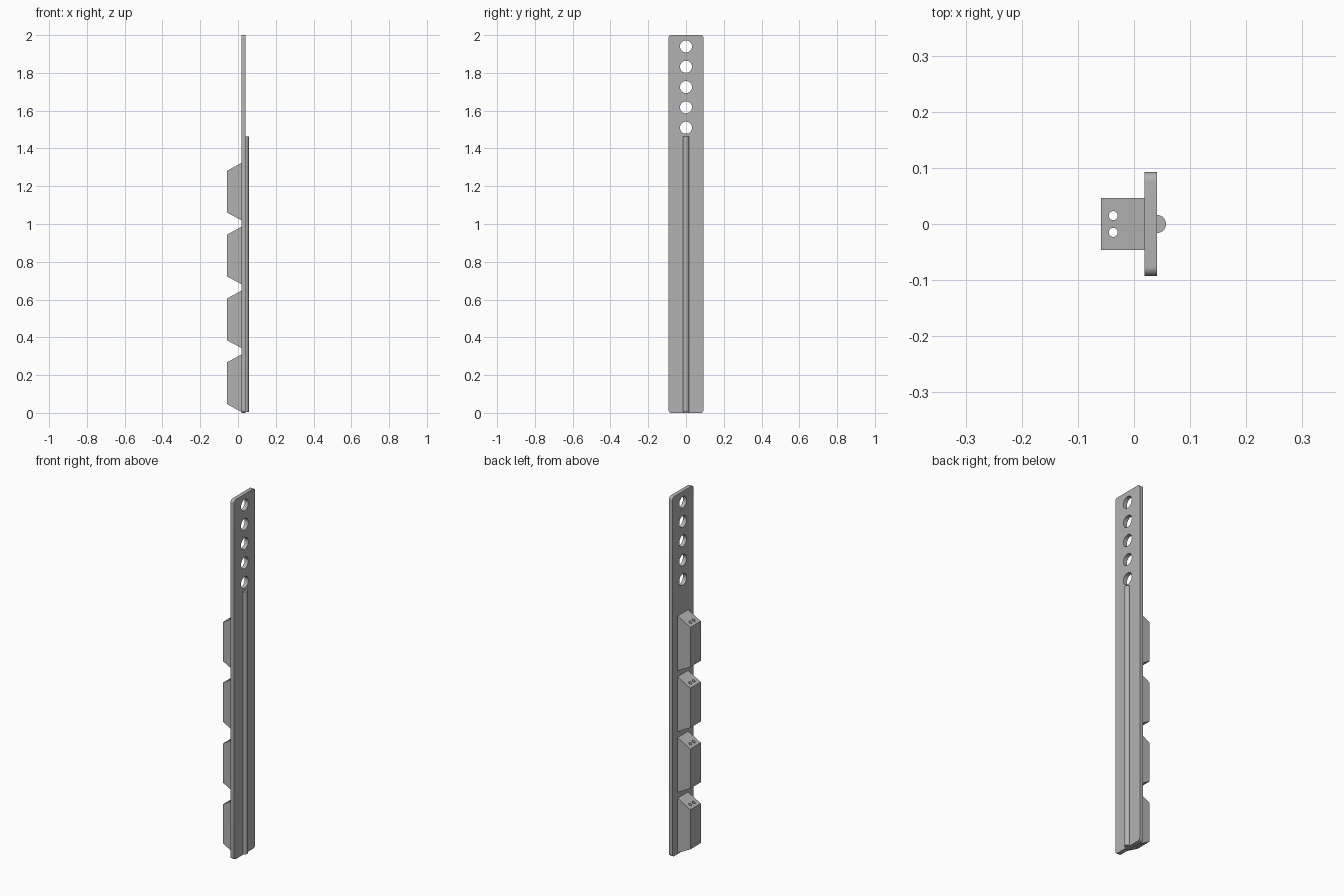
import bpy, bmesh, math
from mathutils import Matrix, Vector

old = bpy.data.objects.get("Cube")
if old:
    bpy.data.objects.remove(old, do_unlink=True)

grey = bpy.data.materials.new("plain grey")
grey.use_nodes = True
colour = (0.45, 0.45, 0.45, 1)
grey.diffuse_color = colour
grey.node_tree.nodes["Principled BSDF"].inputs["Base Color"].default_value = colour


def make_object(name, bm):
    bmesh.ops.recalc_face_normals(bm, faces=bm.faces)
    mesh = bpy.data.meshes.new(name)
    bm.to_mesh(mesh)
    bm.free()
    mesh.materials.append(grey)
    obj = bpy.data.objects.new(name, mesh)
    bpy.context.collection.objects.link(obj)
    return obj


def prism(name, outline, direction):
    """Extrude a closed outline of 3D points along a direction."""
    bm = bmesh.new()
    face = bm.faces.new([bm.verts.new(p) for p in outline])
    ext = bmesh.ops.extrude_face_region(bm, geom=[face])
    moved = [v for v in ext["geom"] if isinstance(v, bmesh.types.BMVert)]
    bmesh.ops.translate(bm, verts=moved, vec=Vector(direction))
    return make_object(name, bm)


def drill(obj, centres, radius, depth, turn):
    """Cut a row of round holes through a part."""
    bm = bmesh.new()
    for c in centres:
        bmesh.ops.create_cone(bm, cap_ends=True, segments=32, radius1=radius,
                              radius2=radius, depth=depth,
                              matrix=Matrix.Translation(c) @ turn)
    cutter = make_object("hole_cutter", bm)
    cutter.hide_render = True
    mod = obj.modifiers.new("holes", "BOOLEAN")
    mod.operation = "DIFFERENCE"
    mod.solver = "EXACT"
    mod.object = cutter
    bpy.context.view_layer.update()
    evaluated = obj.evaluated_get(bpy.context.evaluated_depsgraph_get())
    mesh = bpy.data.meshes.new_from_object(evaluated)
    obj.modifiers.clear()
    obj.data = mesh
    bpy.data.objects.remove(cutter, do_unlink=True)


def smooth(obj):
    bpy.ops.object.select_all(action="DESELECT")
    obj.select_set(True)
    bpy.context.view_layer.objects.active = obj
    bpy.ops.object.shade_smooth_by_angle(angle=math.radians(35))


# Flat strip with rounded corners and adjustment holes
back, front, half, height, corner = 0.019, 0.041, 0.0925, 2.0, 0.016
outline = []
for i, (y, z) in enumerate([(half, height), (-half, height), (-half, 0), (half, 0)]):
    cy = y - math.copysign(corner, y)
    cz = z - corner if z else corner
    for k in range(9):
        a = math.pi / 2 * (i + k / 8)
        outline.append((back, cy + corner * math.cos(a), cz + corner * math.sin(a)))
strip = prism("strip", outline, (front - back, 0, 0))
drill(strip, [(0.03, 0, 1.51 + 0.1075 * i) for i in range(5)], 0.032, 0.1,
      Matrix.Rotation(math.pi / 2, 4, "Y"))
smooth(strip)

# Half-round rib along the strip
arc = [math.pi * (k / 16 - 0.5) for k in range(17)]
rib = prism("rib", [(front + 0.016 * math.cos(a), 0.016 * math.sin(a), 0.004)
                    for a in arc], (0, 0, 1.459))
smooth(rib)

# Tapered blocks, each with a pair of upright holes
outer, width = -0.059, 0.046
for n in range(4):
    z = 0.005 + 0.338 * n
    side = [(back, z), (outer, z + 0.042), (outer, z + 0.262), (back, z + 0.305)]
    block = prism(f"block_{n + 1}", [(x, -width, h) for x, h in side],
                  (0, 2 * width, 0))
    drill(block, [(-0.037, s * 0.015, z + 0.15) for s in (-1, 1)], 0.008, 0.5,
          Matrix.Identity(4))
    smooth(block)
